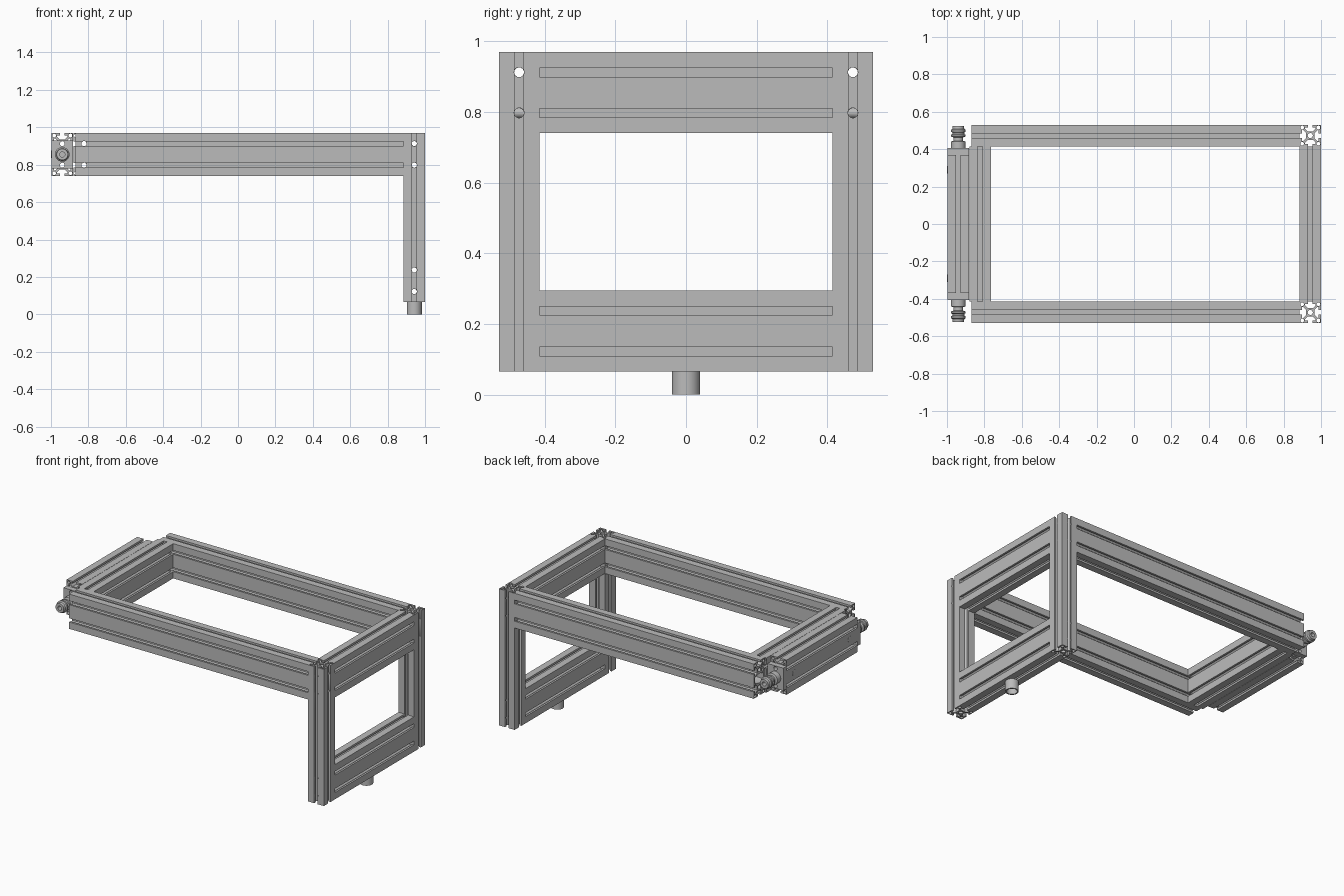
import bpy, bmesh, math
from mathutils import Matrix, Vector

cube = bpy.data.objects.get("Cube")
if cube:
    bpy.data.objects.remove(cube, do_unlink=True)

U = 0.115 / 40          # one profile unit in scene size
W = 0.115               # profile width
TOP, BASE = 0.97, 0.065
RAIL_Z = TOP - W        # centre height of upper rails
LOW_Z = BASE + W
POST_X, POST_Y = 1 - W / 2, 0.4725
CROSS_X, END_X = -0.823, -0.9395

metal = bpy.data.materials.new("aluminium_grey")
metal.use_nodes = True
grey = (0.5, 0.5, 0.5, 1)
metal.diffuse_color = grey
metal.node_tree.nodes["Principled BSDF"].inputs["Base Color"].default_value = grey

# Local z runs along the part; local x is the tall side of a section
AXES = {
    "z": Matrix.Identity(3),
    "y": Matrix(((0, 1, 0), (0, 0, 1), (1, 0, 0))),
    "x": Matrix(((0, 0, 1), (0, -1, 0), (1, 0, 0))),
}
parts = []


def add_part(name, mesh, axis, centre):
    mesh.transform(AXES[axis].to_4x4())
    mesh.materials.clear()
    mesh.materials.append(metal)
    obj = bpy.data.objects.new(name, mesh)
    obj.location = centre
    bpy.context.collection.objects.link(obj)
    parts.append(obj)
    return obj


def circle(x, y, r, n=16):
    return [(x + r * math.cos(math.tau * i / n), y + r * math.sin(math.tau * i / n))
            for i in range(n)]


def slotted_section(cells):
    """Loops of a T-slot section made of square cells side by side."""
    half = [(-4.4, 0), (-4.4, 4.5), (-10, 4.5), (-10, 7), (-5, 12)]
    slot = half + [(-t, d) for t, d in reversed(half)]
    mids = [40 * i - 20 * (cells - 1) for i in range(cells)]
    end = 20 * cells
    faces = [((m, -20), (0, -1)) for m in mids] + [((end, 0), (1, 0))]
    faces += [((m, 20), (0, 1)) for m in reversed(mids)] + [((-end, 0), (-1, 0))]
    outline = []
    for c, n in faces:
        c, n = Vector(c), Vector(n)
        t = Vector((-n.y, n.x))
        outline += [c + t * a - n * d for a, d in slot]
        outline.append(c + t * 20)
    loops = [outline]
    loops += [circle(m, 0, 4.8) for m in mids]
    loops += [circle(sx * (end - 4.9), sy * 15.1, 3.5) for sx in (-1, 1) for sy in (-1, 1)]
    if cells == 2:
        loops.append([(-7, -15), (7, -15), (11, 0), (7, 15), (-7, 15), (-11, 0)])
    return loops


def extrude(name, loops, length, axis, centre):
    """Extrude nested loops into a solid bar with through bores."""
    curve = bpy.data.curves.new(name, "CURVE")
    curve.dimensions, curve.fill_mode = "2D", "BOTH"
    curve.extrude = length / 2 / U
    for loop in loops:
        spline = curve.splines.new("POLY")
        spline.points.add(len(loop) - 1)
        for p, co in zip(spline.points, loop):
            p.co = (co[0], co[1], 0, 1)
        spline.use_cyclic_u = True
    temp = bpy.data.objects.new("temp", curve)
    bpy.context.collection.objects.link(temp)
    graph = bpy.context.evaluated_depsgraph_get()
    mesh = bpy.data.meshes.new_from_object(temp.evaluated_get(graph))
    bpy.data.objects.remove(temp, do_unlink=True)
    bm = bmesh.new()
    bm.from_mesh(mesh)
    bmesh.ops.remove_doubles(bm, verts=bm.verts, dist=0.001)
    bmesh.ops.recalc_face_normals(bm, faces=bm.faces)
    bmesh.ops.scale(bm, verts=bm.verts, vec=(U, U, U))
    bm.to_mesh(mesh)
    bm.free()
    mesh.name = name
    return add_part(name, mesh, axis, centre)


def drill(obj, holes):
    """Cut cross holes, each given as (axis, position), and bake the result."""
    bm = bmesh.new()
    cutters = []
    for axis, pos in holes:
        bm.clear()
        bmesh.ops.create_cone(bm, cap_ends=True, segments=20, radius1=0.0141,
                              radius2=0.0141, depth=W * 1.2)
        mesh = bpy.data.meshes.new("drill")
        bm.to_mesh(mesh)
        cutter = add_part("drill", mesh, axis, pos)
        parts.remove(cutter)
        cutter.hide_render = True
        mod = obj.modifiers.new("hole", "BOOLEAN")
        mod.operation, mod.solver, mod.object = "DIFFERENCE", "EXACT", cutter
        cutters.append(cutter)
    bm.free()
    graph = bpy.context.evaluated_depsgraph_get()
    baked = bpy.data.meshes.new_from_object(obj.evaluated_get(graph))
    obj.modifiers.clear()
    obj.data = baked
    for cutter in cutters:
        bpy.data.objects.remove(cutter, do_unlink=True)


def lathe(name, profile, axis, centre, flip=1):
    """Spin (radius, height) points around the part's axis."""
    bm = bmesh.new()
    verts = [bm.verts.new((r, 0, z * flip)) for r, z in profile]
    edges = [bm.edges.new(pair) for pair in zip(verts, verts[1:])]
    bmesh.ops.spin(bm, geom=verts + edges, cent=(0, 0, 0), axis=(0, 0, 1),
                   angle=math.tau, steps=32)
    bmesh.ops.remove_doubles(bm, verts=bm.verts, dist=0.0001)
    bmesh.ops.recalc_face_normals(bm, faces=bm.faces)
    mesh = bpy.data.meshes.new(name)
    bm.to_mesh(mesh)
    bm.free()
    return add_part(name, mesh, axis, centre)


single, double = slotted_section(1), slotted_section(2)
inner = 2 * (POST_Y - W / 2)
upper_holes = [RAIL_Z - W / 2, RAIL_Z + W / 2]
all_holes = upper_holes + [LOW_Z - W / 2, LOW_Z + W / 2]

# Posts and long side rails
for side, s in (("right", -1), ("left", 1)):
    name = "front" if s < 0 else "back"
    y = s * POST_Y
    post = extrude(name + "_post", single, TOP - BASE, "z", (POST_X, y, (TOP + BASE) / 2))
    drill(post, [("y", (POST_X, y, z)) for z in all_holes]
          + [("x", (POST_X, y, z)) for z in upper_holes])
    x0, x1 = -0.868, 1 - W
    rail = extrude(name + "_side_rail", double, x1 - x0, "x", ((x0 + x1) / 2, y, RAIL_Z))
    drill(rail, [("y", (CROSS_X, y, z)) for z in upper_holes])

# Rails across the frame
extrude("upper_end_rail", double, inner, "y", (POST_X, 0, RAIL_Z))
extrude("lower_end_rail", double, inner, "y", (POST_X, 0, LOW_Z))
extrude("cross_rail", double, inner, "y", (CROSS_X, 0, RAIL_Z))

# End unit: slotted bar, end plates, fittings and button heads
extrude("end_bar", double, 0.74, "y", (END_X, 0, RAIL_Z))
plate = [[(-26, -20), (26, -20), (26, 20), (-26, 20)],
         circle(-20, 0, 4.6), circle(20, 0, 4.6)]
fitting = [(0, 0), (0.039, 0), (0.039, 0.036), (0.026, 0.04), (0.026, 0.058),
           (0.038, 0.062), (0.038, 0.072), (0.032, 0.075), (0.032, 0.085),
           (0.039, 0.088), (0.039, 0.098), (0.032, 0.104), (0.03, 0.12),
           (0.014, 0.12), (0.014, 0.07), (0, 0.07)]
button = [(0, 0), (0.02, 0), (0.02, 0.002), (0.016, 0.0035), (0, 0.0035)]
for name, s in (("front", -1), ("back", 1)):
    extrude(name + "_end_plate", plate, 0.035, "y", (END_X, s * 0.3875, RAIL_Z))
    lathe(name + "_fitting", fitting, "y", (END_X, s * 0.405, RAIL_Z), s)
    lathe(name + "_button", button, "x", (END_X - W / 2, s * 0.29, RAIL_Z), -1)

# Hollow foot under the lower rail
foot = [(0, BASE), (0.04, BASE), (0.04, 0), (0.032, 0), (0.032, 0.05), (0, 0.05)]
lathe("foot", foot, "z", (POST_X, 0, 0))

# Smooth the round surfaces, keep edges crisp
bpy.ops.object.select_all(action="DESELECT")
for obj in parts:
    obj.select_set(True)
bpy.context.view_layer.objects.active = parts[0]
bpy.ops.object.shade_smooth_by_angle(angle=math.radians(30))
